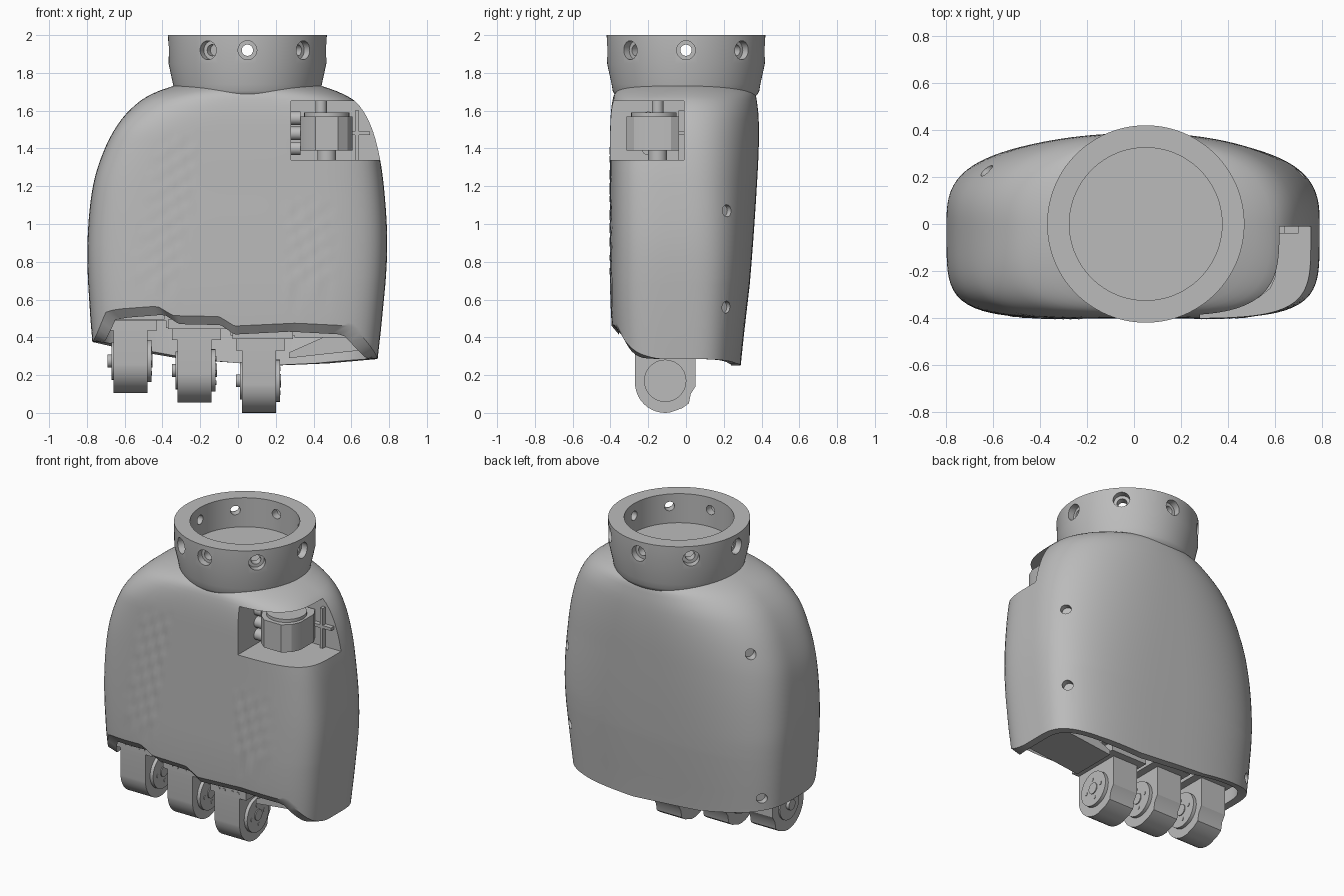
import bpy, bmesh, math
from mathutils import Vector, Matrix

if "Cube" in bpy.data.objects:
    bpy.data.objects.remove(bpy.data.objects["Cube"])

grey = bpy.data.materials.new("plain grey")
grey.use_nodes = True
grey.diffuse_color = (0.5, 0.5, 0.5, 1)
grey.node_tree.nodes["Principled BSDF"].inputs["Base Color"].default_value = (0.5, 0.5, 0.5, 1)


def finish(name, bm, smooth=35):
    bmesh.ops.recalc_face_normals(bm, faces=bm.faces)
    me = bpy.data.meshes.new(name)
    bm.to_mesh(me)
    bm.free()
    me.materials.append(grey)
    ob = bpy.data.objects.new(name, me)
    bpy.context.collection.objects.link(ob)
    shade(ob, smooth)
    return ob


def shade(ob, angle):
    bpy.ops.object.select_all(action='DESELECT')
    ob.select_set(True)
    bpy.context.view_layer.objects.active = ob
    bpy.ops.object.shade_smooth_by_angle(angle=math.radians(angle))


def loft(bm, rings):
    rows = [[bm.verts.new(p) for p in r] for r in rings]
    n = len(rows[0])
    for a, b in zip(rows, rows[1:]):
        for i in range(n):
            j = (i + 1) % n
            bm.faces.new((a[i], a[j], b[j], b[i]))
    bm.faces.new(rows[0])
    bm.faces.new(rows[-1])


def cyl(bm, start, direction, r, length, seg=32):
    d = Vector(direction).normalized()
    m = Matrix.Translation(Vector(start) + d * length / 2) @ d.to_track_quat('Z', 'Y').to_matrix().to_4x4()
    bmesh.ops.create_cone(bm, cap_ends=True, segments=seg, radius1=r, radius2=r, depth=length, matrix=m)


def box(bm, lo, hi):
    lo, hi = Vector(lo), Vector(hi)
    s = hi - lo
    bmesh.ops.create_cube(bm, size=1, matrix=Matrix.Translation((lo + hi) / 2) @ Matrix.Diagonal((*s, 1)))


def cut(ob, bm):
    tool = finish("cutter", bm)
    tool.hide_render = True
    mod = ob.modifiers.new("cut", 'BOOLEAN')
    mod.operation, mod.solver, mod.object = 'DIFFERENCE', 'EXACT', tool
    bpy.context.view_layer.objects.active = ob
    bpy.ops.object.modifier_apply(modifier=mod.name)
    bpy.data.objects.remove(tool)
    shade(ob, 35)


# Palm cross-sections: height, right x, left x, front y, back y
SECTIONS = [(.2, -.76, .73, -.38, .285), (.4, -.773, .752, -.39, .305), (.6, -.789, .774, -.4, .33),
            (.9, -.797, .79, -.402, .355), (1.2, -.768, .772, -.402, .375), (1.4, -.705, .74, -.402, .385),
            (1.55, -.62, .69, -.4, .385), (1.65, -.52, .62, -.39, .375), (1.7, -.43, .53, -.372, .36),
            (1.735, -.33, .43, -.33, .31)]


def lerp_table(table, x):
    for p, q in zip(table, table[1:]):
        if x <= q[0]:
            break
    t = max(0, min(1, (x - p[0]) / (q[0] - p[0])))
    return p[1] + (q[1] - p[1]) * t


def section(z):
    i = max([k for k, s in enumerate(SECTIONS[:-1]) if s[0] <= z] or [0])
    k = [SECTIONS[max(0, min(len(SECTIONS) - 1, i + d))] for d in (-1, 0, 1, 2)]
    h = k[2][0] - k[1][0]
    t = (z - k[1][0]) / h
    out = []
    for c in range(1, 5):
        m0 = (k[2][c] - k[0][c]) / (k[2][0] - k[0][0]) * h
        m1 = (k[3][c] - k[1][c]) / (k[3][0] - k[1][0]) * h
        a, b = k[1][c], k[2][c]
        out.append(a + m0 * t + (3 * (b - a) - 2 * m0 - m1) * t**2 + (2 * (a - b) + m0 + m1) * t**3)
    return out


# Corner squareness of the front and back halves, by height
FRONT_POWER = [(.3, 5), (1.5, 5), (1.65, 3.6), (1.735, 2.1)]
BACK_POWER = [(.3, 3.2), (.8, 3), (1.2, 2.6), (1.6, 2.3), (1.735, 2)]


def grip(x, z):
    # Shallow diagonal grip pattern in two panels
    for x0, x1, z0, z1, lean in ((-.57, -.32, .6, 1.48, .14), (.24, .52, .6, 1.12, 0)):
        u = (x - x0 - lean * (z - z0) / (z1 - z0)) / (x1 - x0)
        v = (z - z0) / (z1 - z0)
        if 0 < u < 1 and 0 < v < 1:
            fade = min(1, 6 * u, 6 * (1 - u), 10 * v, 10 * (1 - v))
            return .005 * fade * math.sin(60 * x - 25 * z) * math.sin(15 * x + 42 * z)
    return 0


def surface(a, z, inset=0):
    x0, x1, yf, yb = section(z)
    cx, rx = (x0 + x1) / 2, (x1 - x0) / 2 - inset
    c, s = math.cos(a), math.sin(a)
    ry, n = (-yf - inset, lerp_table(FRONT_POWER, z)) if s < 0 else (yb - inset, lerp_table(BACK_POWER, z))
    r = (abs(c / rx)**n + abs(s / ry)**n) ** (-1 / n)
    x, y = cx + r * c, r * s
    if s < 0 and not inset:
        y += grip(x, z)
    return Vector((x, y, z))


# Wavy lower edge: high and stepped at the front, low at the back
FRONT_EDGE = [(-.77, .4), (-.69, .545), (-.42, .565), (-.34, .515), (-.1, .51), (-.02, .46), (.3, .475), (.6, .46), (.74, .34)]
BACK_EDGE = [(-.77, .375), (-.6, .335), (-.3, .285), (.2, .25), (.5, .262), (.75, .285)]


def edge(p):
    w = max(0, min(1, (-.12 - p.y) / .25))
    w = w * w * (3 - 2 * w)
    lo = lerp_table(BACK_EDGE, p.x)
    return lo + (lerp_table(FRONT_EDGE, p.x) - lo) * w, w


SEG = 180
angles = [2 * math.pi * i / SEG for i in range(SEG)]
lip = [edge(surface(a, .4)) for a in angles]
rings = [[surface(a, .68, .05) for a in angles]]
rings.append([surface(a, e - .045 * w, .05 - .015 * w) for a, (e, w) in zip(angles, lip)])
for t in (0, .08, .4):
    rings.append([surface(a, e + (.68 - e) * t) for a, (e, w) in zip(angles, lip)])
heights = [.68 + .035 * i for i in range(27)] + [1.625, 1.655, 1.675, 1.69, 1.705, 1.72, 1.735]
rings += [[surface(a, z) for a in angles] for z in heights]
bm = bmesh.new()
loft(bm, rings)
palm = finish("palm_shell", bm)

# Thumb pocket and screw recesses
bm = bmesh.new()
box(bm, (.28, -.7, 1.34), (1, -.01, 1.65))
for x, z in ((.72, 1.07), (.72, .56), (-.62, 1.37), (-.72, .44)):
    d = Vector((math.copysign(.8, x), .6, 0))
    cyl(bm, surface(math.atan2(.22, x), z) - d * .04, d, .032, .2, seg=20)
cut(palm, bm)

# Wrist collar: turned profile with countersunk bolt holes, one of them blind
PROFILE = [(.001, 1.67), (.36, 1.67), (.378, 1.685), (.388, 1.705), (.394, 1.74), (.418, 1.85),
           (.42, 2), (.325, 2), (.325, 1.81), (.001, 1.81)]
bm = bmesh.new()
loft(bm, [[(.05 + r * math.cos(a), r * math.sin(a), z) for a in angles[::2]] for r, z in PROFILE])
collar = finish("wrist_collar", bm)
for radius, start in ((.05, .375), (.03, .28)):
    bm = bmesh.new()
    for deg in (-120, -90, -45, 0, 45, 90, 135, 180):
        d = Vector((math.cos(math.radians(deg)), math.sin(math.radians(deg)), 0))
        cyl(bm, Vector((.05, 0, 1.92)) + d * max(start, .34 if deg == -120 else 0), d, radius, .14, seg=20)
    cut(collar, bm)

# Thumb actuator in its pocket
bm = bmesh.new()
outline = [(.33, -.02), (.33, -.22), (.36, -.275), (.41, -.315), (.53, -.315), (.58, -.275),
           (.605, -.22), (.605, -.08), (.57, -.02)]
loft(bm, [[(x, y, z) for x, y in outline] for z in (1.39, 1.57)])
cyl(bm, (.47, -.17, 1.57), (0, 0, 1), .12, .02)
cyl(bm, (.44, -.15, 1.59), (0, 0, 1), .03, .06)
cyl(bm, (.47, -.15, 1.34), (0, 0, 1), .05, .05)
for z in (1.4, 1.48, 1.56):
    cyl(bm, (.28, -.2, z), (1, 0, 0), .035, .05)
box(bm, (.62, -.04, 1.34), (.64, -.005, 1.6))
box(bm, (.3, -.04, 1.47), (.7, -.005, 1.49))
finish("thumb_actuator", bm, 25)


# Finger knuckles, each stepped down from its neighbour
def knuckle(name, x, z):
    bm = bmesh.new()
    prof = [(-.27, .4), (-.27, .15)]
    prof += [(-.11 + .16 * math.cos(t), .16 + .16 * math.sin(t)) for t in (math.pi * (1.05 + k * .05) for k in range(11))]
    prof += [(-.02, .025), (.015, .05), (.025, .1), (.05, .14), (.05, .4)]
    loft(bm, [[(x + dx, y, z + h) for y, h in prof] for dx in (0, .18)])
    hub = Vector((x, -.11, z + .17))
    side = Vector((1, 0, 0))
    cyl(bm, hub + side * .18, side, .112, .022)
    for k in range(4):
        t = k * math.pi / 2 + .15
        cyl(bm, hub + Vector((.2, .065 * math.cos(t), .065 * math.sin(t))), side, .012, .005, seg=12)
    cyl(bm, hub + side * .2, side, .036, .008)
    cyl(bm, hub, -side, .1, .01)
    cyl(bm, hub, -side, .034, .03)
    # Mounting bracket above the joint
    box(bm, (x - .03, -.272, z + .33), (x + .23, .1, z + .41))
    box(bm, (x - .05, -.29, z + .39), (x + .27, .12, z + .44))
    for dx in (.03, .07, .13, .17):
        cyl(bm, (x + dx, -.27, z + .36), (0, -1, 0), .01, .006, seg=12)
    finish(name, bm, 25)


for name, x, z in (("outer_knuckle", -.66, .105), ("middle_knuckle", -.32, .055), ("inner_knuckle", .02, 0)):
    knuckle(name, x, z)

# Inner frame closing the space between brackets and shell
bm = bmesh.new()
for x0, x1, z in ((-.7, -.38, .49), (-.38, -.04, .45), (-.04, .3, .41), (.3, .64, .4)):
    box(bm, (x0, -.28, z), (x1, .17, .69))
finish("inner_frame", bm, 25)

# Sloping web beside the inner knuckle
bm = bmesh.new()
loft(bm, [[(x, -.2, h), (x, -.2, top), (x, .1, top), (x, .1, h)]
          for x, h, top in ((.27, .29, .32), (.45, .31, .4), (.64, .33, .43))])
finish("inner_web", bm, 25)
